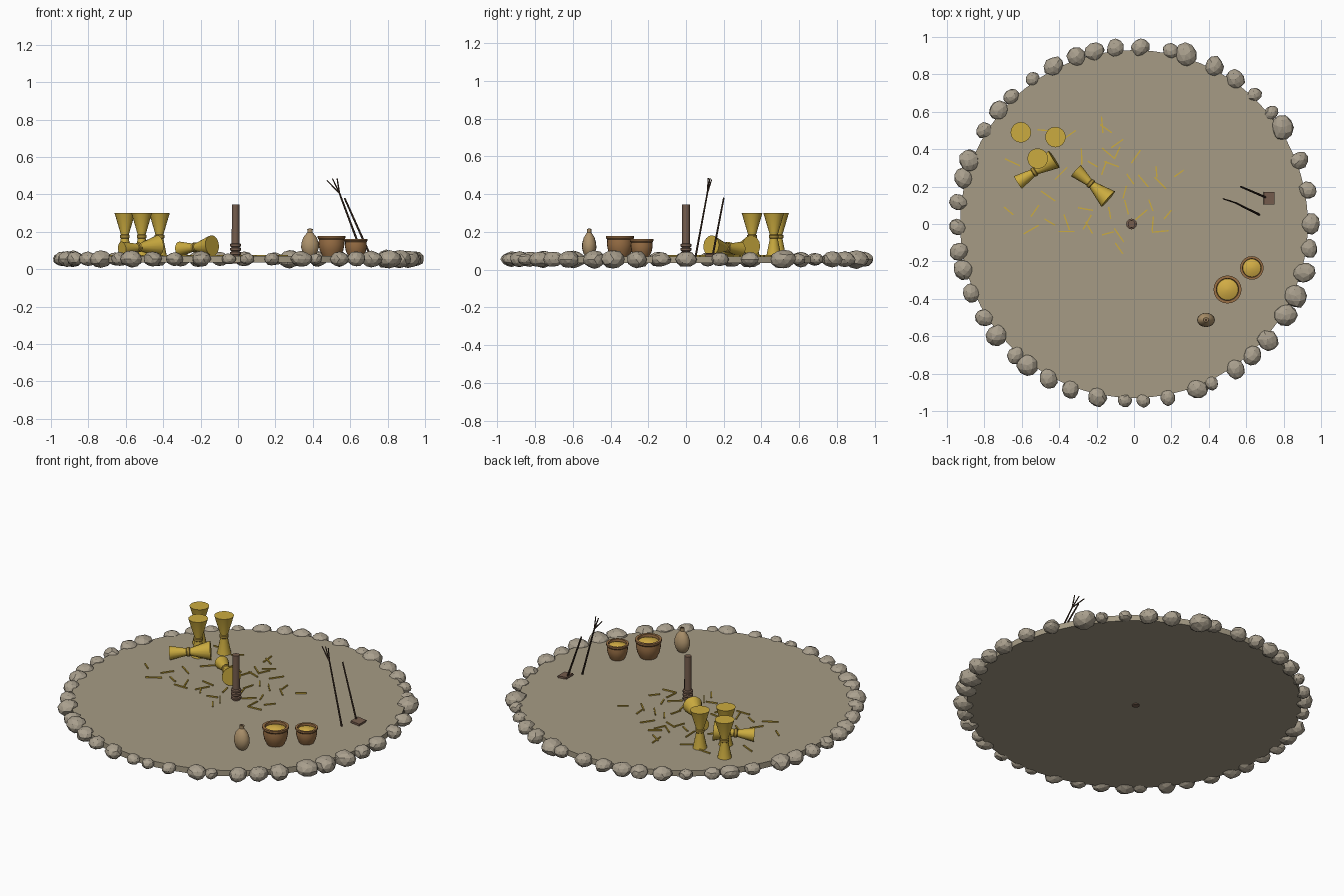
import bpy, bmesh, math, random
from mathutils import Vector, Matrix

random.seed(4)
cube = bpy.data.objects.get("Cube")
if cube:
    bpy.data.objects.remove(cube, do_unlink=True)


def material(name, rgb):
    m = bpy.data.materials.new(name)
    m.use_nodes = True
    m.diffuse_color = (*rgb, 1)
    node = m.node_tree.nodes["Principled BSDF"]
    node.inputs["Base Color"].default_value = (*rgb, 1)
    node.inputs["Roughness"].default_value = 0.9
    return m


EARTH = material("packed earth", (0.38, 0.33, 0.235))
STONE = material("grey stone", (0.40, 0.35, 0.27))
STRAW = material("golden straw", (0.60, 0.41, 0.05))
TIE = material("straw tie", (0.38, 0.25, 0.04))
WOOD = material("brown wood", (0.18, 0.11, 0.075))
DARK = material("dark wood", (0.06, 0.035, 0.022))
CLAY = material("fired clay", (0.32, 0.16, 0.06))
GOURD = material("dried gourd", (0.42, 0.29, 0.15))
GRAIN = material("grain", (0.65, 0.42, 0.06))
FLOOR_Z = 0.07


def finish(name, bm, mat, smooth=True):
    bmesh.ops.recalc_face_normals(bm, faces=bm.faces)
    mesh = bpy.data.meshes.new(name)
    bm.to_mesh(mesh)
    bm.free()
    mesh.materials.append(mat)
    ob = bpy.data.objects.new(name, mesh)
    bpy.context.collection.objects.link(ob)
    if smooth:
        bpy.ops.object.select_all(action="DESELECT")
        ob.select_set(True)
        bpy.context.view_layer.objects.active = ob
        bpy.ops.object.shade_smooth_by_angle(angle=math.radians(35))
    return ob


def lathe(name, profile, mat, sides=16, matrix=Matrix(), smooth=True):
    """Revolve (radius, height) points around z; open ends are capped."""
    bm = bmesh.new()
    rings = []
    for r, z in profile:
        ring = []
        for i in range(sides):
            a = math.tau * i / sides
            ring.append(bm.verts.new((r * math.cos(a), r * math.sin(a), z)))
        rings.append(ring)
    for low, high in zip(rings, rings[1:]):
        for i in range(sides):
            j = (i + 1) % sides
            bm.faces.new((low[i], low[j], high[j], high[i]))
    bm.faces.new(rings[0])
    bm.faces.new(rings[-1])
    bm.transform(matrix)
    return finish(name, bm, mat, smooth)


def along(a, b):
    """Matrix that puts the z axis on the line from a to b."""
    a, b = Vector(a), Vector(b)
    turn = (b - a).to_track_quat("Z", "Y").to_matrix().to_4x4()
    return Matrix.Translation(a) @ turn


def rod(name, a, b, r, mat):
    length = (Vector(b) - Vector(a)).length
    return lathe(name, [(r, 0), (r * 0.8, length)], mat, 6, along(a, b))


# Threshing floor
lathe("threshing_floor", [(0.93, 0.035), (0.93, FLOOR_Z)], EARTH, 64)

# Ring of border stones: angle in degrees, radius in thousandths
STONES = [
    (0, 54), (11, 49), (21, 49), (33, 64), (39, 39), (47, 39), (55, 53),
    (63, 53), (73, 63), (78, 44), (88, 50), (96, 49), (103, 53), (109, 53),
    (117, 53), (125, 39), (134, 44), (140, 53), (148, 44), (159, 58),
    (165, 54), (173, 48), (181, 45), (189, 52), (195, 54), (203, 49),
    (212, 49), (219, 59), (228, 48), (233, 59), (241, 53), (249, 48),
    (258, 53), (267, 38), (273, 38), (281, 43), (291, 54), (296, 39),
    (305, 53), (312, 53), (319, 58), (329, 63), (336, 64), (344, 59), (352, 49)]
bm = bmesh.new()
for deg, size in STONES:
    a, r = math.radians(deg), size / 1000
    new = bmesh.ops.create_icosphere(bm, subdivisions=2, radius=r)["verts"]
    spin = Matrix.Rotation(random.uniform(0, math.tau), 4, "Z")
    for v in new:
        v.co *= random.uniform(0.92, 1.06)
        v.co = spin @ Vector((v.co.x * 1.06, v.co.y * 0.94, v.co.z * 0.78))
        v.co += Vector((0.945 * math.cos(a), 0.945 * math.sin(a), 0.055))
finish("border_stones", bm, STONE, smooth=False)

# Centre post with rope collar
lathe("centre_post", [(0.021, 0.03), (0.02, 0.345)], WOOD, 12,
      Matrix.Translation((-0.013, 0, 0)))
for z in (0.085, 0.107, 0.129):
    lathe("post_collar", [(0.022, z - 0.010), (0.029, z - 0.006),
                          (0.029, z + 0.006), (0.022, z + 0.010)],
          WOOD, 12, Matrix.Translation((-0.013, 0, 0)))


# Sheaves: flared bundles tied at the waist
def sheaf(name, foot, head):
    m = along(foot, head)
    lathe(name, [(0.040, 0), (0.021, 0.095), (0.021, 0.115), (0.055, 0.23)],
          STRAW, 16, m)
    lathe(name + "_tie", [(0.021, 0.094), (0.026, 0.098),
                          (0.026, 0.112), (0.021, 0.116)], TIE, 16, m)


for x, y in ((-0.605, 0.49), (-0.42, 0.465), (-0.515, 0.35)):
    sheaf("standing_sheaf", (x, y, FLOOR_Z), (x, y, 0.3))
sheaf("fallen_sheaf", (-0.62, 0.222, 0.108), (-0.43, 0.345, 0.127))
sheaf("fallen_sheaf", (-0.31, 0.285, 0.108), (-0.14, 0.135, 0.127))

# Loose straws: x and y in hundredths, heading in degrees
STRAWS = [
    (-17, 53, 95), (-15, 51, 145), (-9, 43, 35), (-14, 38, 140), (-9, 38, 65),
    (-28, 36, 92), (1, 36, 55), (12, 28, 95), (-12, 32, 160), (-22, 32, 150),
    (-16, 30, 70), (-39, 27, 45), (-65, 33, 155), (-34, 48, 35), (-47, 50, 175),
    (-2, 24, 125), (5, 23, 130), (14, 22, 135), (24, 27, 35), (-5, 17, 75),
    (-4, 9, 105), (-46, 15, 145), (-67, 7, 140), (-53, 7, 55), (-55, -3, 30),
    (-45, 1, 150), (-36, 1, 110), (-36, -4, 0), (-25, 1, 60), (-24, -2, 120),
    (-26, 8, 170), (-14, -5, 15), (-8, -13, 125), (-8, -6, 125), (9, 10, 110),
    (10, 0, 85), (18, 5, 50), (14, -4, 5), (4, 5, 40), (-13, 6, 100)]
bm = bmesh.new()
for x, y, deg in STRAWS:
    place = (Matrix.Translation((x / 100, y / 100, FLOOR_Z + 0.004))
             @ Matrix.Rotation(math.radians(deg), 4, "Z")
             @ Matrix.Diagonal((random.uniform(0.06, 0.095), 0.007, 0.007, 1)))
    bmesh.ops.create_cube(bm, size=1, matrix=place)
finish("loose_straws", bm, STRAW, smooth=False)


# Clay pots filled with grain
def pot(x, y, r, h):
    m = Matrix.Translation((x, y, FLOOR_Z - 0.003))
    lathe("clay_pot", [(r * 0.62, 0), (r * 0.84, h * 0.3), (r * 0.93, h * 0.6),
                       (r * 0.9, h * 0.82), (r, h * 0.9), (r, h),
                       (r * 0.8, h), (r * 0.76, h * 0.75)], CLAY, 20, m)
    lathe("pot_grain", [(r * 0.78, h * 0.78), (r * 0.76, h * 0.87),
                        (r * 0.45, h * 0.96), (r * 0.06, h)], GRAIN, 20, m)


pot(0.50, -0.35, 0.075, 0.112)
pot(0.63, -0.235, 0.063, 0.095)

# Gourd flask with a short neck and dark mouth
flask = Matrix.Translation((0.385, -0.513, 0)) @ Matrix.Diagonal((1.25, 1, 1, 1))
lathe("gourd_flask", [(0.018, 0.068), (0.030, 0.085), (0.038, 0.115),
                      (0.037, 0.14), (0.029, 0.17), (0.016, 0.19),
                      (0.011, 0.197), (0.012, 0.215)], GOURD, 16, flask)
lathe("flask_mouth", [(0.006, 0.21), (0.006, 0.217)], DARK, 10, flask)

# Winnowing fork with three tines
fork_neck = (0.543, 0.113, 0.405)
rod("fork_handle", (0.67, 0.05, 0.065), fork_neck, 0.006, DARK)
for tip in ((0.476, 0.135, 0.475), (0.505, 0.127, 0.485), (0.53, 0.118, 0.485)):
    rod("fork_tine", fork_neck, tip, 0.004, DARK)

# Shovel with a flat wooden blade
rod("shovel_handle", (0.705, 0.142, 0.078), (0.57, 0.2, 0.38), 0.006, DARK)
bm = bmesh.new()
bmesh.ops.create_cube(bm, size=1, matrix=Matrix.Translation((0.722, 0.137, 0.08))
                      @ Matrix.Rotation(math.radians(6), 4, "Y")
                      @ Matrix.Diagonal((0.058, 0.068, 0.012, 1)))
finish("shovel_blade", bm, WOOD, smooth=False)
